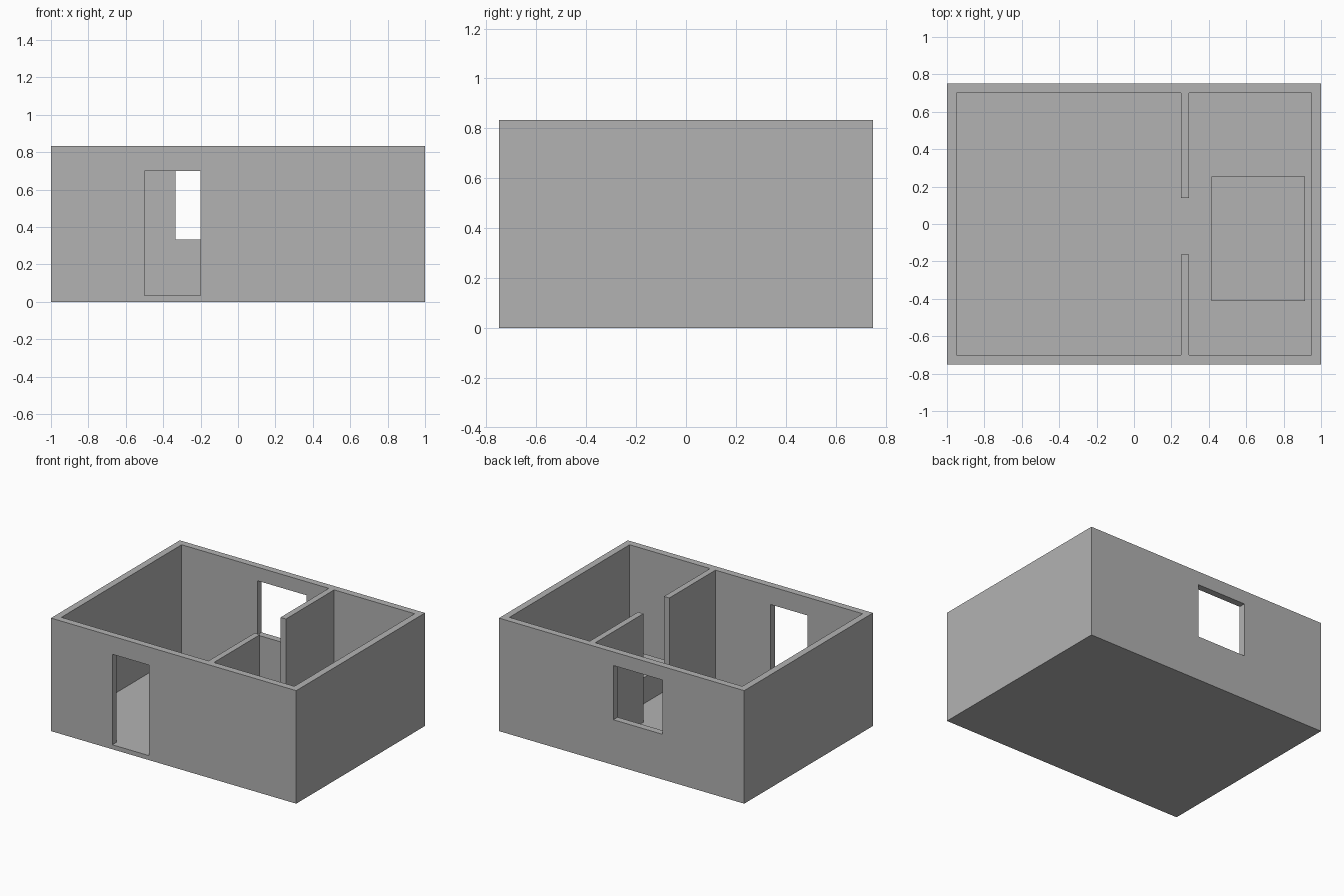
import bpy

cube = bpy.data.objects.get("Cube")
if cube:
    bpy.data.objects.remove(cube, do_unlink=True)

# Single plaster colour
GREY = (0.448, 0.448, 0.448, 1.0)
plaster = bpy.data.materials.new("plaster_grey")
plaster.use_nodes = True
plaster.diffuse_color = GREY
shader = next(n for n in plaster.node_tree.nodes if n.type == 'BSDF_PRINCIPLED')
shader.inputs["Base Color"].default_value = GREY


def box(name, x, y, z):
    """Box spanning the given (min, max) ranges."""
    spans = (x, y, z)
    bpy.ops.mesh.primitive_cube_add(size=1)
    obj = bpy.context.object
    obj.name = obj.data.name = name
    for v in obj.data.vertices:
        v.co = [s[0] + (c + 0.5) * (s[1] - s[0]) for s, c in zip(spans, v.co)]
    obj.data.materials.append(plaster)
    return obj


def cut(target, cutter):
    """Subtract the cutter from the target, then discard the cutter."""
    cutter.hide_render = True
    mod = target.modifiers.new("cut", 'BOOLEAN')
    mod.operation = 'DIFFERENCE'
    mod.solver = 'EXACT'
    mod.object = cutter
    bpy.context.view_layer.objects.active = target
    bpy.ops.object.modifier_apply(modifier=mod.name)
    bpy.data.objects.remove(cutter, do_unlink=True)


HALF_X, HALF_Y, TOP = 1.0, 0.75, 0.833
WALL, FLOOR = 0.05, 0.033
IN_X, IN_Y = HALF_X - WALL, HALF_Y - WALL

# Outer shell: floor and four walls, open at the top
shell = box("walls_and_floor", (-HALF_X, HALF_X), (-HALF_Y, HALF_Y), (0, TOP))
cut(shell, box("room_cutter", (-IN_X, IN_X), (-IN_Y, IN_Y), (FLOOR, TOP + 0.2)))

# Front doorway and back window
cut(shell, box("door_cutter", (-0.5, -0.2), (-0.9, -0.65), (FLOOR, 0.7)))
cut(shell, box("window_cutter", (-0.333, 0.067), (0.65, 0.9), (0.333, 0.733)))

# Partition in two pieces with a full-height gap
PART_X = (0.25, 0.294)
box("front_partition", PART_X, (-IN_Y, -0.163), (FLOOR, TOP))
box("back_partition", PART_X, (0.138, IN_Y), (FLOOR, TOP))

# Bed block in the smaller room
box("bed", (0.415, 0.915), (-0.412, 0.255), (FLOOR, 0.225))
